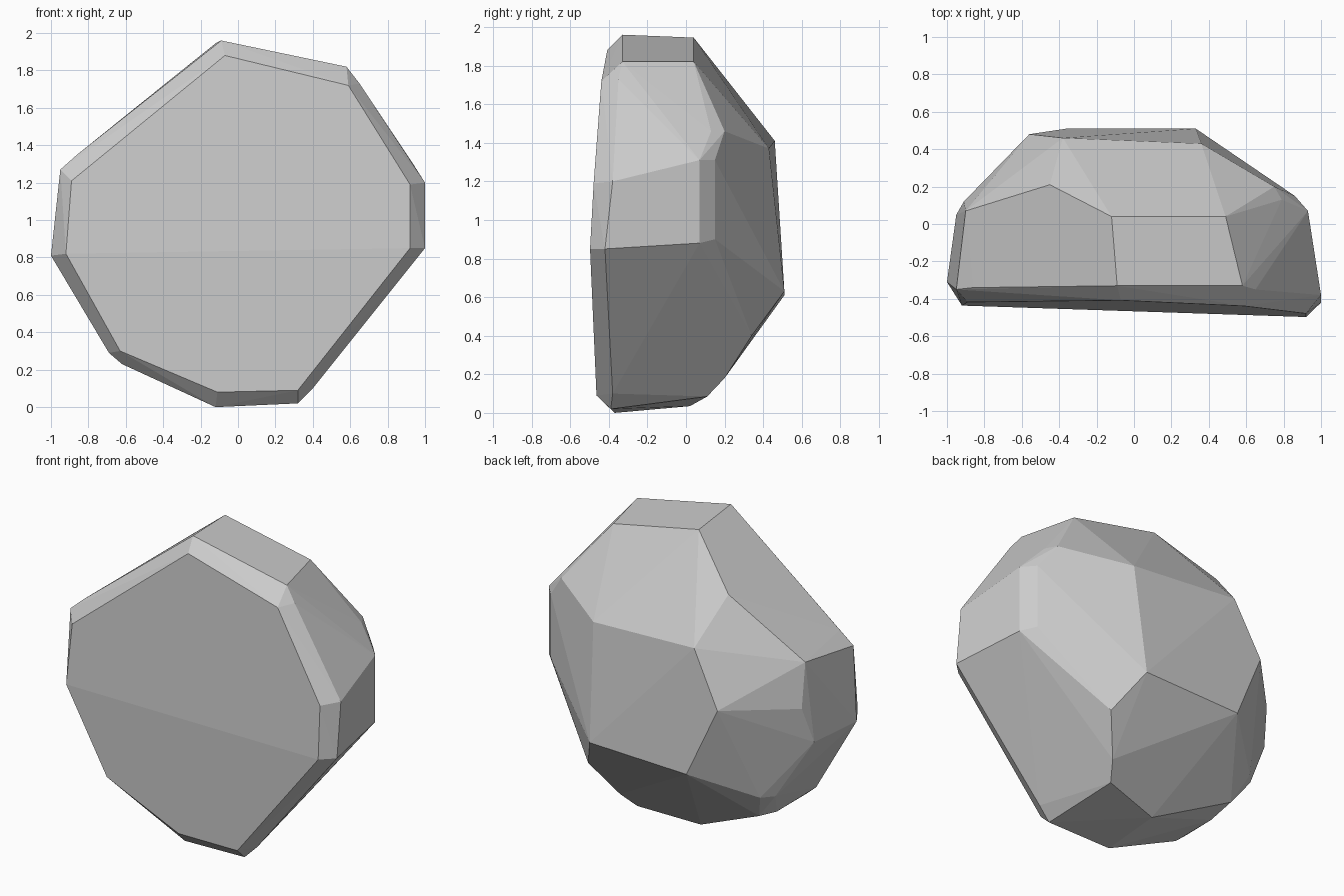
import bpy, bmesh, math

# Flat front face outline (x, z)
front_outline = [(-.07, 1.88), (.59, 1.72), (.92, 1.19), (.92, .85), (.32, .09),
                 (-.11, .08), (-.63, .30), (-.92, .82), (-.89, 1.21)]

# Chamfer rim just behind the front face (x, y, z)
front_rim = [(-.09, -.33, 1.96), (.58, -.33, 1.82), (.65, -.35, 1.73), (1, -.38, 1.20),
             (1, -.42, .85), (.40, -.38, .10), (.32, -.39, .02), (-.12, -.37, 0),
             (-.62, -.36, .23), (-.69, -.34, .29), (-1, -.31, .81),
             (-.95, -.35, 1.27), (-.86, -.34, 1.35)]

# Widest band round the middle
middle_band = [(-.12, .04, 1.945), (.49, .04, 1.82), (.79, .13, 1.46), (.75, .20, 1.46),
               (.93, .07, 1.31), (.86, .15, 1.31), (.93, .07, .88), (.86, .15, .90),
               (.27, .11, .085), (.33, .20, .18), (-.12, .02, .035), (-.62, -.04, .23),
               (-.62, .14, .27), (-.75, .16, .44), (-.95, .05, .80), (-.91, .12, 1.03),
               (-.90, .07, 1.31), (-.45, .21, 1.68)]

# Back face and the corners leading to it
back_face = [(.36, .43, 1.37), (-.38, .46, 1.41), (-.56, .48, 1.06), (-.36, .51, .61),
             (.33, .51, .63), (.46, .34, .40), (.50, .30, .44), (-.69, .23, .44)]


def front_y(x, z):
    """Depth of the slightly tilted front face."""
    return -.467 - .033 * x + .055 * max(0, z - .85) + .018 * max(0, .85 - z)


points = [(x, front_y(x, z), z) for x, z in front_outline]
points += front_rim + middle_band + back_face

# Faceted boulder: wrap the corner rings in a convex hull
bm = bmesh.new()
for p in points:
    bm.verts.new(p)
bmesh.ops.convex_hull(bm, input=bm.verts[:])
loose = [v for v in bm.verts if not v.link_faces]
bmesh.ops.delete(bm, geom=loose, context='VERTS')
bmesh.ops.dissolve_limit(bm, angle_limit=math.radians(1.5), verts=bm.verts[:], edges=bm.edges[:])
bmesh.ops.recalc_face_normals(bm, faces=bm.faces[:])

mesh = bpy.data.meshes.new("boulder")
bm.to_mesh(mesh)
bm.free()
boulder = bpy.data.objects.new("boulder", mesh)
bpy.context.collection.objects.link(boulder)
